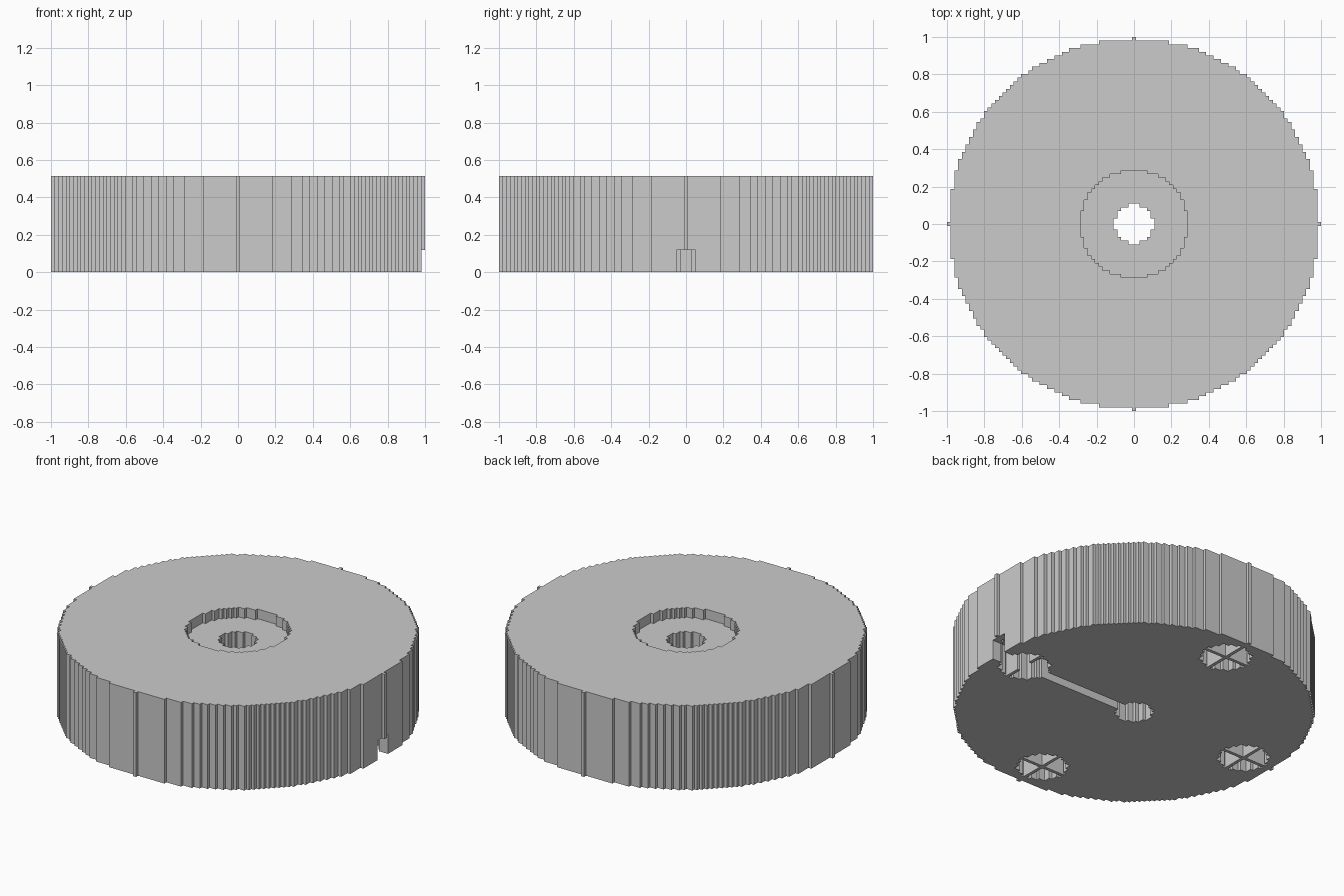
import bpy
import bmesh

old = bpy.data.objects.get("Cube")
if old:
    bpy.data.objects.remove(old, do_unlink=True)

R = 50                      # disc radius in blocks
UNIT = 2 / (2 * R + 1)      # block size
HEIGHT = 26
HOLE, RECESS, POCKET = 5.2, 14.5, 7.1
POCKET_OFFSET = 40
RECESS_DEPTH, CHANNEL_DEPTH, POCKET_DEPTH = 3, 6, 9


def in_circle(x, y, r, cx=0, cy=0):
    return (x - cx) ** 2 + (y - cy) ** 2 <= r * r


def column(x, y):
    """Bottom and top level of the solid column at a block, or None if empty."""
    if not in_circle(x, y, R) or in_circle(x, y, HOLE):
        return None
    # Round recess in the top
    top = HEIGHT - RECESS_DEPTH if in_circle(x, y, RECESS) else HEIGHT
    # Cable channel from the hole to the rim, wider at the outlet
    half_width = 2 if x >= POCKET_OFFSET - POCKET else 1
    bottom = CHANNEL_DEPTH if x > 0 and abs(y) <= half_width else 0
    # Four round pockets underneath, each split by a thin cross rib
    for dx, dy in ((1, 0), (-1, 0), (0, 1), (0, -1)):
        cx, cy = dx * POCKET_OFFSET, dy * POCKET_OFFSET
        if in_circle(x, y, POCKET, cx, cy) and x != cx and y != cy:
            bottom = POCKET_DEPTH
    return bottom, top


def exposed(own, other):
    """Vertical spans of a column that its neighbour does not cover."""
    if other is None:
        return [own]
    spans = [(own[0], min(own[1], other[0])), (max(own[0], other[1]), own[1])]
    return [s for s in spans if s[0] < s[1]]


bm = bmesh.new()
cache = {}


def vert(x, y, z):
    key = (x, y, z)
    if key not in cache:
        cache[key] = bm.verts.new(((x - 0.5) * UNIT, (y - 0.5) * UNIT, z * UNIT))
    return cache[key]


def face(*points):
    bm.faces.new([vert(*p) for p in points])


# Stepped body: caps on each column, walls where a neighbour is lower or missing
span = range(-R, R + 1)
cells = {(x, y): column(x, y) for x in span for y in span}
for (x, y), own in cells.items():
    if own is None:
        continue
    low, high = own
    ring = [(x, y), (x + 1, y), (x + 1, y + 1), (x, y + 1)]
    face(*[(*p, high) for p in ring])
    face(*[(*p, low) for p in reversed(ring)])
    neighbours = [(x, y - 1), (x + 1, y), (x, y + 1), (x - 1, y)]
    for i, n in enumerate(neighbours):
        a, b = ring[i], ring[(i + 1) % 4]
        for z0, z1 in exposed(own, cells.get(n)):
            face((*a, z0), (*b, z0), (*b, z1), (*a, z1))

mesh = bpy.data.meshes.new("stepped_base")
bm.to_mesh(mesh)
bm.free()

# Single grey finish
grey = bpy.data.materials.new("plain_grey")
grey.use_nodes = True
colour = (0.6, 0.6, 0.6, 1)
grey.diffuse_color = colour
grey.node_tree.nodes["Principled BSDF"].inputs["Base Color"].default_value = colour
mesh.materials.append(grey)

base = bpy.data.objects.new("stepped_base", mesh)
bpy.context.collection.objects.link(base)
